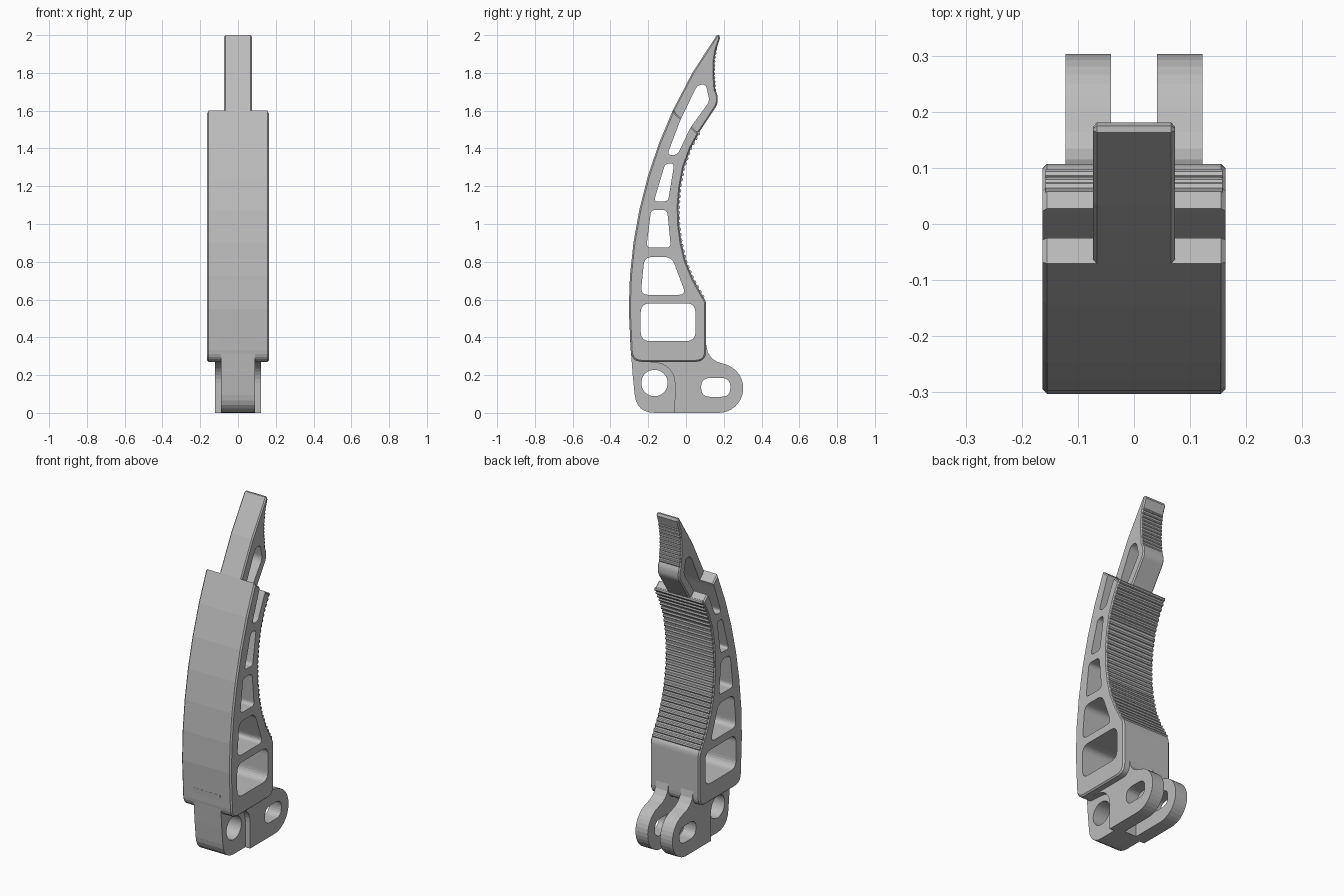
import bpy, bmesh, math
from mathutils import Vector

cube = bpy.data.objects.get("Cube")
if cube:
    bpy.data.objects.remove(cube, do_unlink=True)

grey = bpy.data.materials.new("plain_grey")
grey.use_nodes = True
grey.diffuse_color = (0.5, 0.5, 0.5, 1)
grey.node_tree.nodes["Principled BSDF"].inputs["Base Color"].default_value = (0.5, 0.5, 0.5, 1)


def rounded(points, radius=0.0, steps=6):
    """Round the corners of a (y, z[, r]) outline."""
    out, n = [], len(points)
    for i, p in enumerate(points):
        r = p[2] if len(p) > 2 else radius
        c = Vector(p[:2])
        a, b = Vector(points[i - 1][:2]) - c, Vector(points[(i + 1) % n][:2]) - c
        if r <= 0:
            out.append(c)
            continue
        a = c + a.normalized() * min(r, a.length * 0.48)
        b = c + b.normalized() * min(r, b.length * 0.48)
        for k in range(steps + 1):
            t = k / steps
            out.append(a * (1 - t) ** 2 + c * 2 * t * (1 - t) + b * t * t)
    return out


def arc(cy, cz, r, start, end, n):
    angles = [math.radians(start + (end - start) * k / n) for k in range(n + 1)]
    return [(cy + r * math.cos(a), cz + r * math.sin(a)) for a in angles]


def add_prism(bm, outline, x0, x1):
    rings = [[bm.verts.new((x, p[0], p[1])) for p in outline] for x in (x0, x1)]
    bm.faces.new(rings[0])
    bm.faces.new(rings[1][::-1])
    n = len(outline)
    for i in range(n):
        j = (i + 1) % n
        bm.faces.new((rings[0][i], rings[1][i], rings[1][j], rings[0][j]))


def make_object(name, bm):
    bmesh.ops.recalc_face_normals(bm, faces=bm.faces[:])
    mesh = bpy.data.meshes.new(name)
    bm.to_mesh(mesh)
    bm.free()
    mesh.materials.append(grey)
    ob = bpy.data.objects.new(name, mesh)
    bpy.context.collection.objects.link(ob)
    return ob


def part(name, outline, x0, x1, holes=(), chamfer=0.0):
    """Extrude a side outline, chamfer its rims and cut the holes through."""
    bm = bmesh.new()
    add_prism(bm, outline, x0, x1)
    if chamfer:
        bmesh.ops.recalc_face_normals(bm, faces=bm.faces[:])
        rims = [e for e in bm.edges if abs(e.verts[0].co.x - e.verts[1].co.x) < 1e-6]
        bmesh.ops.bevel(bm, geom=rims, offset=chamfer, segments=1,
                        affect='EDGES', clamp_overlap=True)
    ob = make_object(name, bm)
    if holes:
        bm = bmesh.new()
        for hole in holes:
            add_prism(bm, hole, -0.5, 0.5)
        cutter = make_object(name + "_cutter", bm)
        cutter.hide_render = True
        mod = ob.modifiers.new("holes", 'BOOLEAN')
        mod.operation, mod.solver, mod.object = 'DIFFERENCE', 'EXACT', cutter
        bpy.context.view_layer.objects.active = ob
        bpy.ops.object.modifier_apply(modifier=mod.name)
        bpy.data.objects.remove(cutter, do_unlink=True)
    return ob


def front_y(z):
    """Large curve of the front face."""
    return 2.187 - math.sqrt(2.49 ** 2 - (z - 0.55) ** 2)


def walk(path, count):
    """Evenly spaced points along a polyline."""
    path = [Vector(p) for p in path]
    lengths = [(b - a).length for a, b in zip(path, path[1:])]
    for k in range(count):
        d = sum(lengths) * k / (count - 1)
        for a, b, length in zip(path, path[1:], lengths):
            if d <= length + 1e-6:
                yield a.lerp(b, d / length)
                break
            d -= length


def ridges(name, path, count, radius, half_width):
    bm = bmesh.new()
    for p in walk(path, count):
        add_prism(bm, arc(p.x - radius * 0.35, p.y, radius, 0, 315, 7), -half_width, half_width)
    return make_object(name, bm)


# Openings of the grip and tip
tip_opening = rounded([(0.06, 1.735), (0.105, 1.74), (0.125, 1.65), (0.02, 1.505),
                       (-0.045, 1.365), (-0.1, 1.365), (-0.03, 1.55)], 0.025)
grip_holes = [
    rounded([(-0.24, 0.38), (0.05, 0.38), (0.05, 0.58), (-0.24, 0.58)], 0.05),
    rounded([(-0.22, 0.825), (-0.075, 0.825), (0, 0.625), (-0.24, 0.625)], 0.04),
    rounded([(-0.185, 1.075), (-0.1, 1.075), (-0.08, 0.875), (-0.21, 0.875)], 0.025),
    rounded([(-0.11, 1.32), (-0.062, 1.32), (-0.095, 1.12), (-0.17, 1.12)], 0.02),
    tip_opening,
]

# Curved grip
back = [(0.09, 0.615), (0.04, 0.705), (0, 0.8), (-0.024, 0.9), (-0.037, 1.0),
        (-0.039, 1.1), (-0.03, 1.2), (-0.011, 1.3), (0.025, 1.4), (0.068, 1.48)]
front = [(front_y(z), z) for z in (1.6, 1.425, 1.25, 1.075, 0.9, 0.725, 0.55)]
grip = rounded(front + [(-0.29, 0.27, 0.06), (0.107, 0.27, 0.06), (0.107, 0.59, 0.025)] + back)
part("grip", grip, -0.163, 0.163, grip_holes, chamfer=0.008)
ridges("grip_ridges", back, 32, 0.011, 0.158)

# Narrow tip
tip_back = [(0.155, 1.71), (0.149, 1.79), (0.151, 1.87), (0.16, 1.925)]
tip = rounded([(-0.055, 1.575), (0.035, 1.475), (0.067, 1.482), (0.168, 1.635, 0.02),
               (0.168, 1.68, 0.015)] + tip_back
              + [(0.181, 1.985), (0.175, 2.0), (0.163, 2.0)]
              + [(front_y(z), z) for z in (1.8, 1.6)])
part("tip", tip, -0.073, 0.073, [tip_opening], chamfer=0.007)
ridges("tip_ridges", tip_back, 11, 0.008, 0.068)

# Pivot block under the grip
pivot = arc(-0.167, 0.158, 0.07, 0, 350, 35)
block = rounded([(-0.297, 0.4), (-0.282, 0.2), (-0.262, 0, 0.1), (-0.03, 0), (-0.03, 0.4)])
part("pivot_block", block, -0.09, 0.09, [pivot, grip_holes[0]])

# Pair of slotted arms, hollowed around the pivot
slot = rounded([(0.08, 0.085), (0.235, 0.085), (0.235, 0.185), (0.08, 0.185)], 0.05)
arm = ([(-0.06, 0)] + arc(0.172, 0.131, 0.131, -90, 75, 16)
       + [(0.165, 0.27), (0.135, 0.29), (0.115, 0.32), (0.106, 0.365)]
       + [(-0.2, 0.365), (-0.26, 0.3), (-0.23, 0.272)]
       + arc(-0.167, 0.158, 0.108, 90, 0, 8))
for side, x0, x1 in (("left", 0.041, 0.122), ("right", -0.122, -0.041)):
    part(side + "_arm", arm, x0, x1, [slot])
